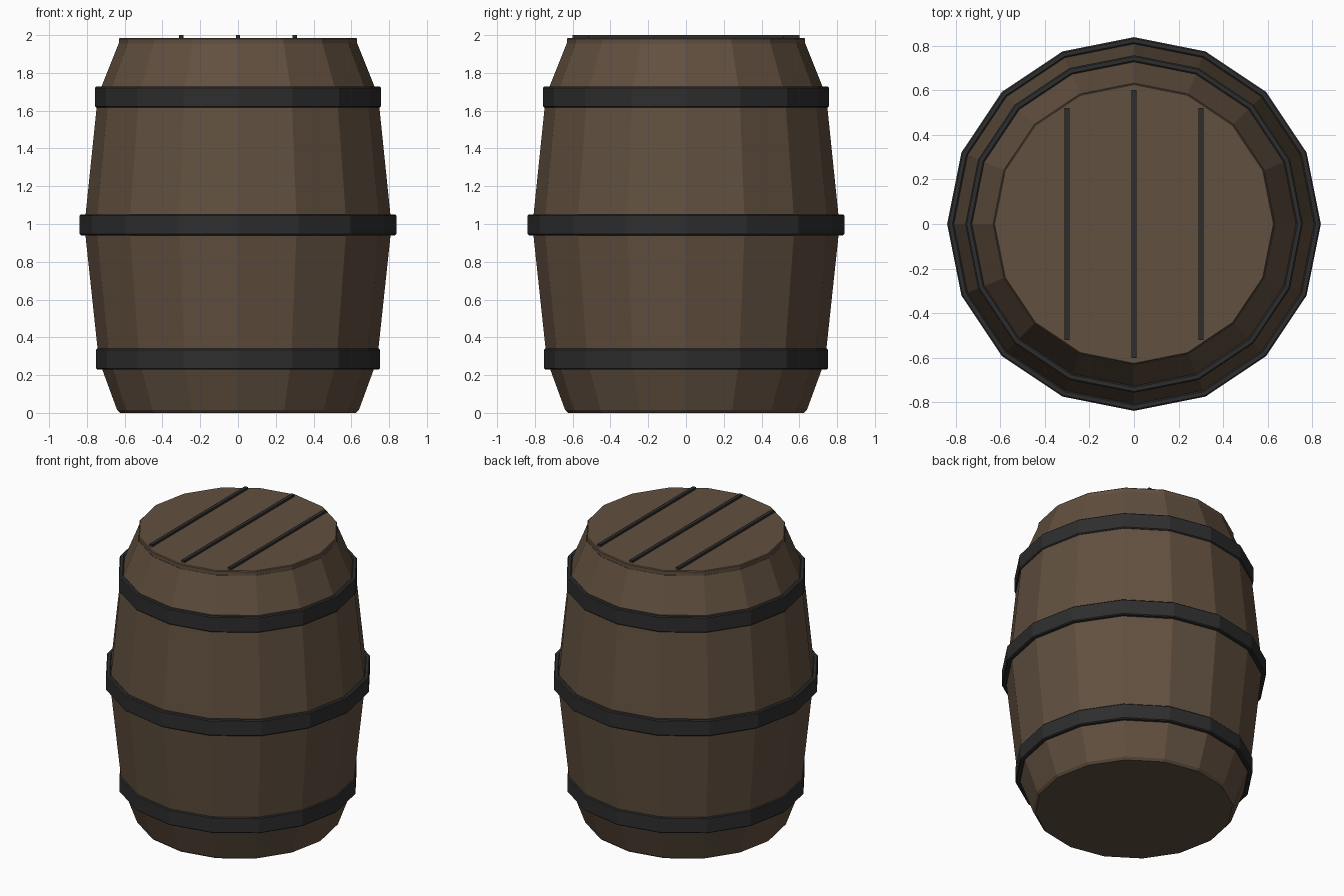
import bpy, bmesh, math

if "Cube" in bpy.data.objects:
    bpy.data.objects.remove(bpy.data.objects["Cube"])

SIDES = 16


def material(name, rgb):
    m = bpy.data.materials.new(name)
    m.diffuse_color = (*rgb, 1)
    m.use_nodes = True
    m.node_tree.nodes["Principled BSDF"].inputs["Base Color"].default_value = m.diffuse_color
    return m


wood = material("brown wood", (0.12, 0.08, 0.05))
iron = material("dark iron", (0.027, 0.027, 0.027))


def finish(name, bm, mat, bevel=0):
    bmesh.ops.recalc_face_normals(bm, faces=bm.faces)
    me = bpy.data.meshes.new(name)
    bm.to_mesh(me)
    bm.free()
    me.materials.append(mat)
    ob = bpy.data.objects.new(name, me)
    bpy.context.collection.objects.link(ob)
    if bevel:
        b = ob.modifiers.new("bevel", 'BEVEL')
        b.width, b.segments = bevel, 1
        b.limit_method, b.angle_limit = 'ANGLE', math.radians(40)
    return ob


def lathe(name, profile, mat, closed=False, bevel=0):
    """Faceted turning of (radius, z) points; closed joins last ring to first."""
    bm = bmesh.new()
    rings = [[bm.verts.new((r * math.cos(2 * math.pi * i / SIDES),
                            r * math.sin(2 * math.pi * i / SIDES), z))
              for i in range(SIDES)] for r, z in profile]
    pairs = list(zip(rings, rings[1:]))
    if closed:
        pairs.append((rings[-1], rings[0]))
    else:
        bm.faces.new(rings[0])
        bm.faces.new(rings[-1])
    for a, b in pairs:
        for i in range(SIDES):
            j = (i + 1) % SIDES
            bm.faces.new((a[i], a[j], b[j], b[i]))
    return finish(name, bm, mat, bevel)


# Bulging barrel body
lathe("barrel_body", [(0.625, 0), (0.64, 0.015), (0.737, 0.28), (0.813, 0.99),
                      (0.742, 1.68), (0.632, 1.955)], wood)

# Flat lid
lathe("lid", [(0.625, 1.94), (0.63, 1.945), (0.63, 1.98), (0.625, 1.985)], wood)

# Three iron hoops
for name, r, z in (("lower_hoop", 0.752, 0.285), ("middle_hoop", 0.838, 0.995),
                   ("upper_hoop", 0.757, 1.672)):
    lathe(name, [(r - 0.03, z - 0.055), (r, z - 0.055), (r, z + 0.055),
                 (r - 0.03, z + 0.055)], iron, closed=True, bevel=0.006)

# Dark strips across the lid
for name, x, half in (("left_strip", -0.3, 0.52), ("centre_strip", 0, 0.6),
                      ("right_strip", 0.3, 0.52)):
    bm = bmesh.new()
    bmesh.ops.create_cube(bm, size=1)
    for v in bm.verts:
        v.co = (x + v.co.x * 0.023, v.co.y * 2 * half, 1.99 + v.co.z * 0.02)
    finish(name, bm, iron)
